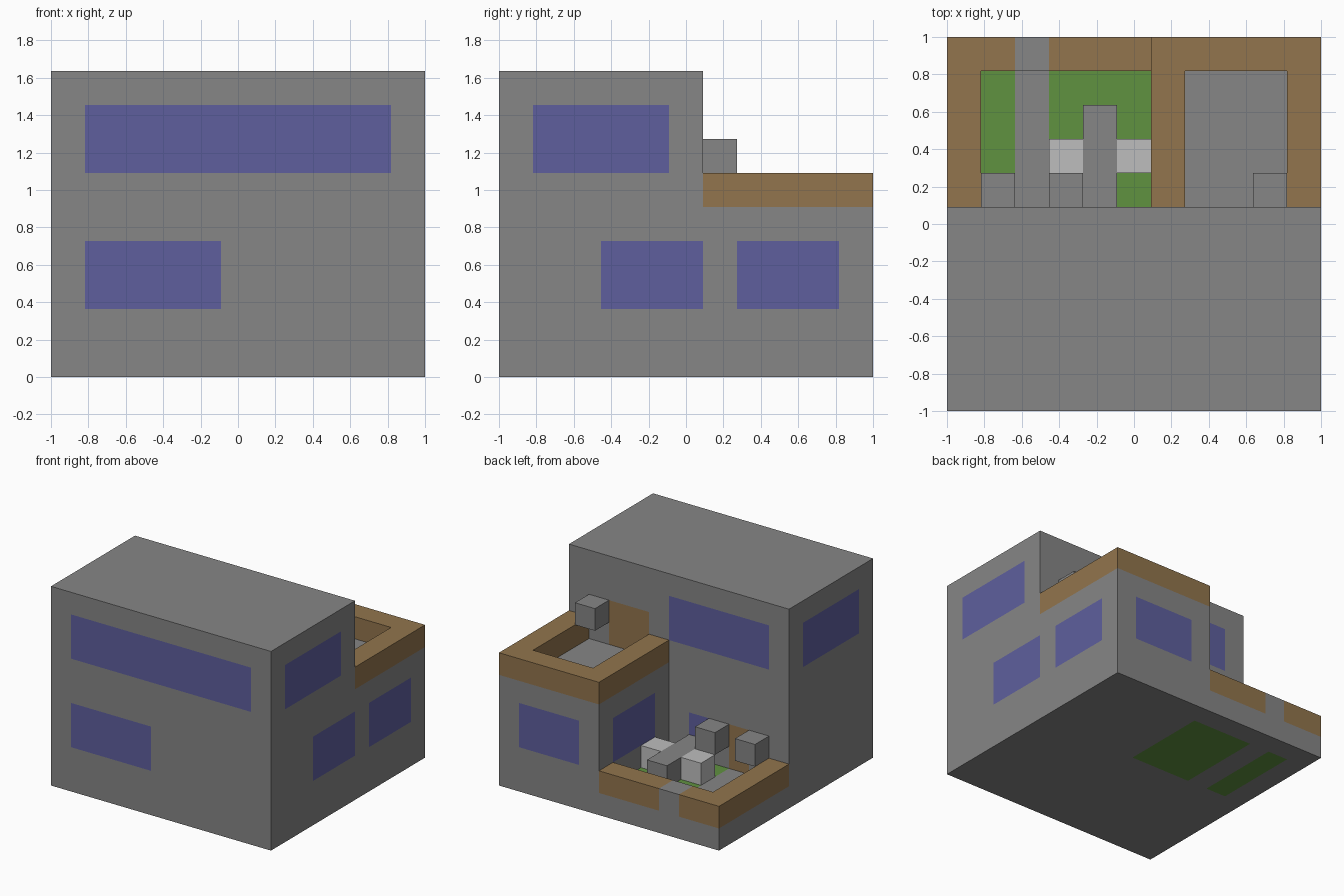
import bpy
import bmesh
from mathutils import Vector

if "Cube" in bpy.data.objects:
    bpy.data.objects.remove(bpy.data.objects["Cube"])

U = 2 / 11  # one building module; all parts are laid out in modules


def colour(name, rgb):
    """Material from an 8-bit sRGB triple, stored as linear values."""
    lin = [((c / 255 + 0.055) / 1.055) ** 2.4 for c in rgb] + [1]
    m = bpy.data.materials.new(name)
    m.use_nodes = True
    m.diffuse_color = lin
    m.node_tree.nodes["Principled BSDF"].inputs["Base Color"].default_value = lin
    return m


concrete = colour("grey_concrete", (134, 134, 134))
wood = colour("brown_wood", (146, 117, 77))
grass = colour("green_grass", (96, 146, 64))
glass = colour("blue_glass", (94, 95, 158))
white = colour("pale_seat", (190, 190, 190))


def place(i, j, k):
    return Vector((i * U - 1, j * U - 1, k * U))


def prism(name, outline, low, high, mat, paint=()):
    """Extrude a plan outline; paint = (material, low corner, high corner) areas cut into faces."""
    bm = bmesh.new()
    base = bm.faces.new([bm.verts.new(place(i, j, low)) for i, j in outline])
    top = bmesh.ops.extrude_face_region(bm, geom=[base])["geom"]
    bmesh.ops.translate(bm, vec=(0, 0, (high - low) * U),
                        verts=[g for g in top if isinstance(g, bmesh.types.BMVert)])
    bmesh.ops.recalc_face_normals(bm, faces=bm.faces)

    # cut the painted borders, then pick the faces inside each area
    for _, a, b in paint:
        for corner in (a, b):
            for axis in range(3):
                normal = Vector((0, 0, 0))
                normal[axis] = 1
                bmesh.ops.bisect_plane(bm, geom=bm.verts[:] + bm.edges[:] + bm.faces[:],
                                       dist=1e-5, plane_co=place(*corner), plane_no=normal)
    mats = [mat]
    for m, a, b in paint:
        if m not in mats:
            mats.append(m)
        lo, hi = place(*a), place(*b)
        for f in bm.faces:
            c = f.calc_center_median()
            if all(lo[n] - 1e-4 < c[n] < hi[n] + 1e-4 for n in range(3)):
                f.material_index = mats.index(m)

    mesh = bpy.data.meshes.new(name)
    bm.to_mesh(mesh)
    bm.free()
    for m in mats:
        mesh.materials.append(m)
    obj = bpy.data.objects.new(name, mesh)
    bpy.context.collection.objects.link(obj)
    return obj


def box(name, a, b, mat, paint=()):
    outline = [(a[0], a[1]), (b[0], a[1]), (b[0], b[1]), (a[0], b[1])]
    return prism(name, outline, a[2], b[2], mat, paint)


# main house with windows and doors
box("main_house", (0, 0, 0), (11, 6, 9), concrete, [
    (glass, (1, 0, 6), (10, 0, 8)),    # front upper
    (glass, (1, 0, 2), (5, 0, 4)),     # front lower
    (glass, (11, 1, 6), (11, 5, 8)),   # side upper
    (glass, (0, 1, 6), (0, 5, 8)),
    (glass, (11, 3, 2), (11, 6, 4)),   # side lower
    (glass, (1, 6, 6), (6, 6, 8)),     # back upper
    (glass, (4, 6, 2), (5, 6, 3)),     # back lower
    (wood, (7, 6, 5), (9, 6, 7)),      # terrace door
    (wood, (2, 6, 1), (3, 6, 3)),      # garden door
])

# rear wing carrying the roof terrace
box("rear_wing", (6, 6, 0), (11, 11, 5), concrete, [
    (glass, (11, 7, 2), (11, 10, 4)),
    (glass, (7, 11, 2), (10, 11, 4)),
    (glass, (6, 7, 2), (6, 10, 4)),
])
prism("terrace_parapet", [(6, 6), (7, 6), (7, 10), (10, 10), (10, 6), (11, 6), (11, 11), (6, 11)],
      5, 6, wood)

# garden ground
prism("garden_footing", [(0, 6), (1, 6), (1, 10), (6, 10), (6, 11), (0, 11)], 0, 1, concrete)
box("garden_path", (2, 6, 0), (3, 10, 1), concrete)
box("narrow_lawn", (1, 6, 0), (2, 10, 1), grass)
box("wide_lawn", (3, 6, 0), (6, 10, 1), grass)

# garden fence and gate
prism("corner_fence", [(0, 6), (1, 6), (1, 10), (2, 10), (2, 11), (0, 11)], 1, 2, wood)
box("back_fence", (3, 10, 1), (6, 11, 2), wood)
box("garden_gate", (2, 10, 1), (3, 11, 2), concrete)

# table and seats
box("garden_table", (4, 6, 1), (5, 9, 2), concrete)
for n, i in enumerate((3, 5)):
    box(f"garden_seat_{n + 1}", (i, 7, 1), (i + 1, 8, 2), white)

# wall lamps beside the doors
for n, (i, k) in enumerate(((1, 2), (3, 2), (9, 6))):
    box(f"wall_lamp_{n + 1}", (i, 6, k), (i + 1, 7, k + 1), concrete)
